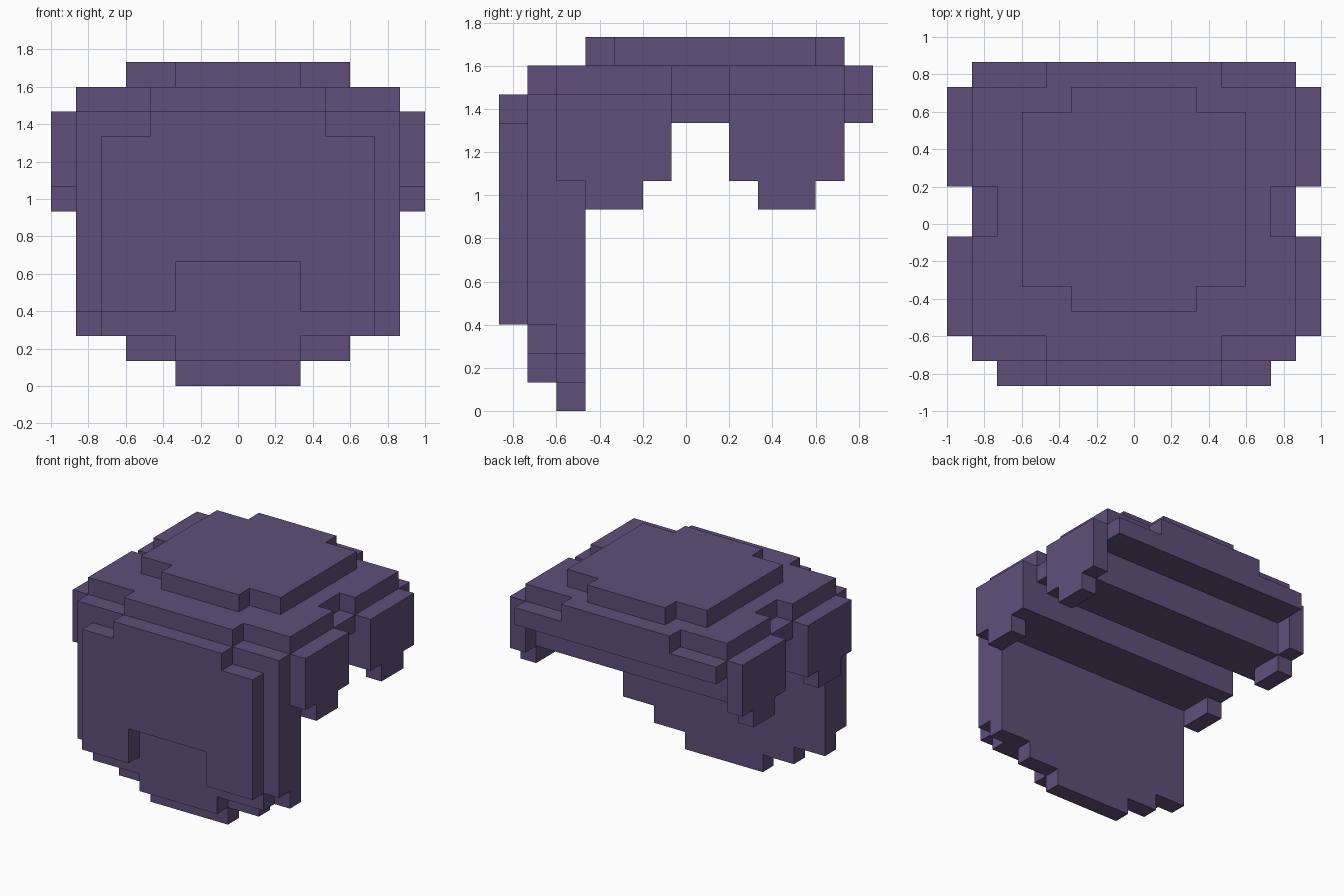
import bpy, bmesh
from mathutils import Vector
from math import floor

UNIT = 2 / 15            # size of one block
ORIGIN = Vector((-7.5, -6.5, 0))

cube = bpy.data.objects.get("Cube")
if cube:
    bpy.data.objects.remove(cube)

purple = bpy.data.materials.new("dusty purple")
purple.use_nodes = True
COLOR = (0.115, 0.078, 0.192, 1)
purple.diffuse_color = COLOR
bsdf = next(n for n in purple.node_tree.nodes if n.type == "BSDF_PRINCIPLED")
bsdf.inputs["Base Color"].default_value = COLOR
bsdf.inputs["Roughness"].default_value = 0.9


def fill(x0, x1, y, z):
    """Grid cells of a block; x is measured from the middle in blocks."""
    return {(i, j, k)
            for i in range(floor(x0 + 7.5), floor(x1 + 7.5))
            for j in range(*y) for k in range(*z)}


def centred(half, y, z):
    return fill(-half, half, y, z)


def side_flap(sign, boxes):
    cells = set()
    for y, z in boxes:
        cells |= fill(6.5, 7.5, y, z) if sign > 0 else fill(-7.5, -6.5, y, z)
    return cells


parts = {}

# Raised front panel with a notch at its lower middle
parts["front_panel"] = (centred(5.5, (0, 1), (3, 10)) | centred(3.5, (0, 1), (10, 11))) \
    - centred(2.5, (0, 1), (3, 5))

# Front wall, stepped towards its lower tip
parts["front_wall"] = (
    centred(6.5, (1, 2), (3, 11)) | centred(3.5, (1, 2), (11, 12))
    | centred(5.5, (1, 2), (2, 3)) | centred(2.5, (1, 2), (1, 2))
    | centred(6.5, (2, 3), (2, 12))
    | centred(4.5, (2, 3), (1, 2)) | centred(2.5, (2, 3), (0, 1)))

# Roof slab with a side notch and a narrower upper back edge
parts["roof"] = (
    centred(6.5, (3, 13), (10, 11))
    | centred(6.5, (3, 12), (11, 12)) | centred(3.5, (12, 13), (11, 12))) \
    - (fill(5.5, 6.5, (6, 8), (11, 12)) | fill(-6.5, -5.5, (6, 8), (11, 12)))

# Crown plate on the roof
parts["crown"] = centred(4.5, (4, 11), (12, 13)) | centred(2.5, (3, 12), (12, 13))

# Beams beneath the roof
parts["front_beam"] = centred(6.5, (3, 6), (8, 10))
parts["back_beam"] = centred(6.5, (8, 11), (8, 10))

# Hanging side flaps, mirrored
for label, sign in (("left", 1), ("right", -1)):
    parts[label + "_front_flap"] = side_flap(sign, [((2, 6), (8, 11)), ((3, 5), (7, 8))])
    parts[label + "_back_flap"] = side_flap(sign, [((8, 12), (8, 11)), ((9, 11), (7, 8))])

solid = set().union(*parts.values())


def build(name, cells):
    """Skin the outer faces of the cells and merge flat areas."""
    bm = bmesh.new()
    corners = {}

    def corner(p):
        key = tuple(p)
        if key not in corners:
            corners[key] = bm.verts.new((Vector(key) + ORIGIN) * UNIT)
        return corners[key]

    for cell in sorted(cells):
        for axis in range(3):
            for step in (0, 1):
                near = list(cell)
                near[axis] += 1 if step else -1
                if tuple(near) in solid:
                    continue
                u, v = (axis + 1) % 3, (axis + 2) % 3
                loop = []
                for a, b in ((0, 0), (1, 0), (1, 1), (0, 1)):
                    p = list(cell)
                    p[axis] += step
                    p[u] += a
                    p[v] += b
                    loop.append(corner(p))
                bm.faces.new(loop if step else loop[::-1])
    bmesh.ops.dissolve_limit(bm, angle_limit=0.01, verts=bm.verts[:], edges=bm.edges[:])
    mesh = bpy.data.meshes.new(name)
    bm.to_mesh(mesh)
    bm.free()
    mesh.materials.append(purple)
    bpy.context.collection.objects.link(bpy.data.objects.new(name, mesh))


for part_name, part_cells in parts.items():
    build(part_name, part_cells)
